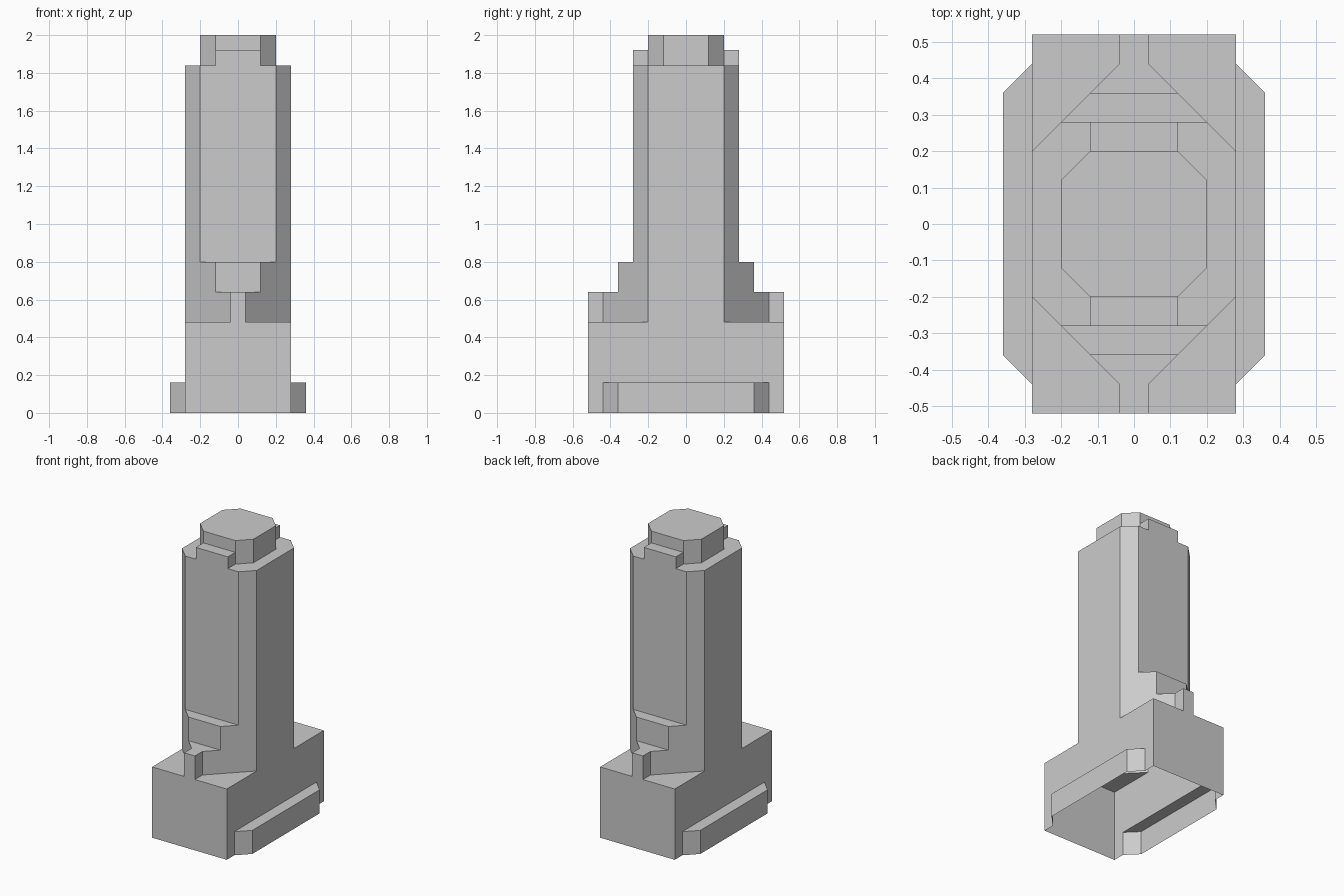
import bpy
import bmesh

if "Cube" in bpy.data.objects:
    bpy.data.objects.remove(bpy.data.objects["Cube"])


def outline(quadrant):
    """Mirror first-quadrant corners (listed from +x towards +y) into a full CCW outline."""
    q = quadrant
    return (q + [(-x, y) for x, y in reversed(q)]
            + [(-x, -y) for x, y in q]
            + [(x, -y) for x, y in reversed(q)])


def flat_face(bm, pts, z):
    """Horizontal face that always looks up."""
    f = bm.faces.new([bm.verts.new((x, y, z)) for x, y in pts])
    f.normal_update()
    if f.normal.z < 0:
        f.normal_flip()


def tier(name, quadrant, z0, z1, roof, mirror_x=False, mirror_y=False):
    """Outer walls of one storey plus the exposed part of its roof (hollow inside)."""
    bm = bmesh.new()
    pts = outline(quadrant)
    low = [bm.verts.new((x, y, z0)) for x, y in pts]
    top = [bm.verts.new((x, y, z1)) for x, y in pts]
    n = len(pts)
    for i in range(n):
        j = (i + 1) % n
        bm.faces.new((low[i], low[j], top[j], top[i]))
    for sx in ((1, -1) if mirror_x else (1,)):
        for sy in ((1, -1) if mirror_y else (1,)):
            flat_face(bm, [(x * sx, y * sy) for x, y in roof], z1)
    bmesh.ops.remove_doubles(bm, verts=bm.verts, dist=1e-5)
    mesh = bpy.data.meshes.new(name)
    bm.to_mesh(mesh)
    bm.free()
    obj = bpy.data.objects.new(name, mesh)
    bpy.context.collection.objects.link(obj)


def span(half):
    """Complete a roof strip that crosses x = 0."""
    return half + [(-x, y) for x, y in reversed(half)]


# Ground storey with low chamfered side wings
tier("ground_storey", [(.36, .36), (.28, .44), (.28, .52)], 0, .16,
     [(.28, -.44), (.36, -.36), (.36, .36), (.28, .44)], mirror_x=True)

# Podium block with four corner terraces
tier("podium", [(.28, .52)], .16, .48,
     [(.28, .2), (.28, .52), (.04, .52), (.04, .44)], mirror_x=True, mirror_y=True)

# Shoulder with a narrow fin at front and back
tier("fin_shoulder", [(.28, .2), (.04, .44), (.04, .52)], .48, .64,
     span([(.12, .36), (.04, .44), (.04, .52)]), mirror_y=True)

# Setback below the shaft
tier("setback", [(.28, .2), (.12, .36)], .64, .80,
     span([(.2, .28), (.12, .36)]), mirror_y=True)

# Tall shaft with chamfered corners
tier("tower_shaft", [(.28, .2), (.2, .28)], .80, 1.84,
     [(.28, -.2), (.28, .2), (.2, .28), (.12, .28), (.12, .2), (.2, .12),
      (.2, -.12), (.12, -.2), (.12, -.28), (.2, -.28)], mirror_x=True)

# Crown base with front and back parapet blocks
tier("crown_base", [(.2, .12), (.12, .2), (.12, .28)], 1.84, 1.92,
     span([(.12, .2), (.12, .28)]), mirror_y=True)

# Crown
tier("crown", [(.2, .12), (.12, .2)], 1.92, 2.0, outline([(.2, .12), (.12, .2)]))
